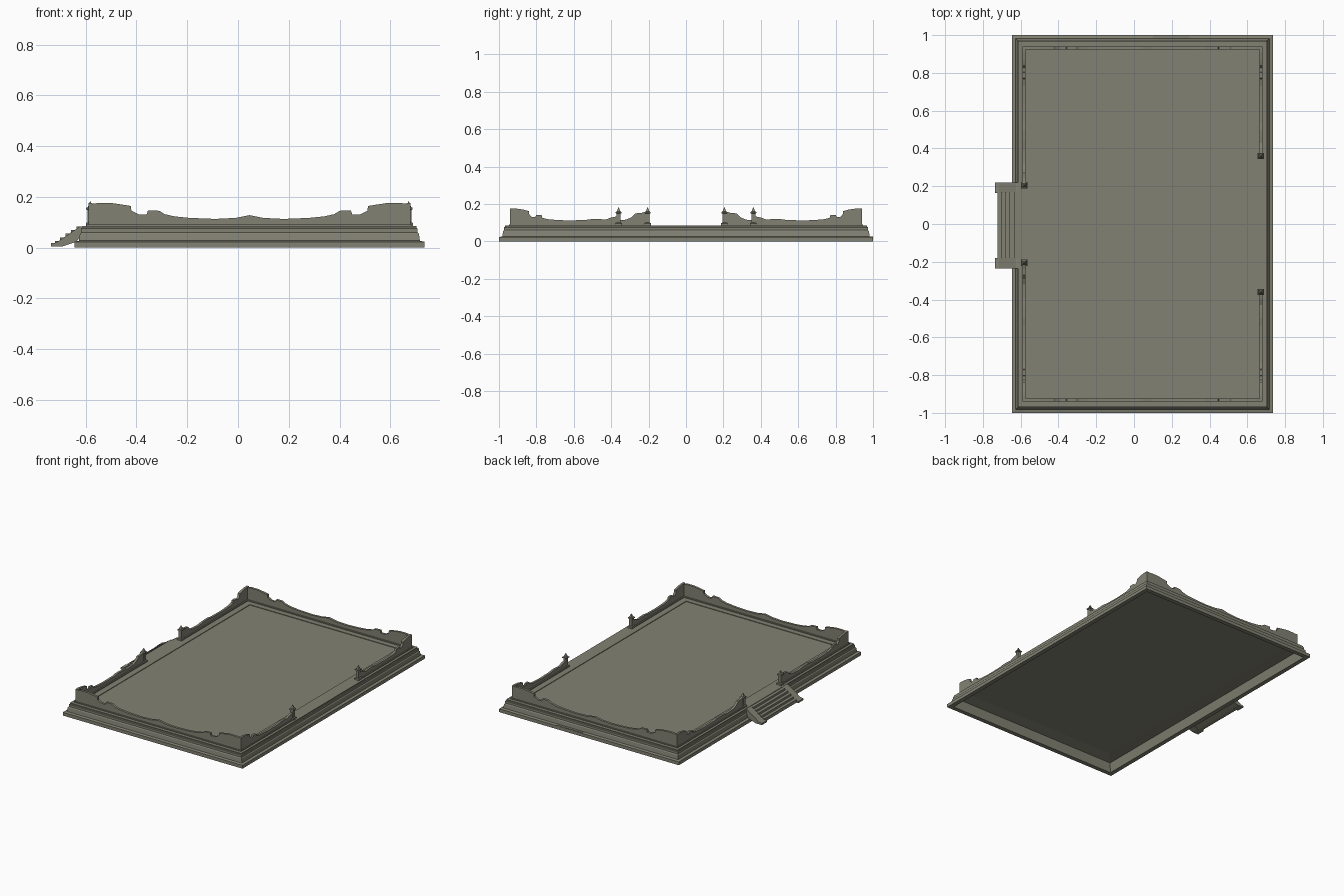
import bpy, bmesh, math
from mathutils import Vector

if "Cube" in bpy.data.objects:
    bpy.data.objects.remove(bpy.data.objects["Cube"])

stone = bpy.data.materials.new("weathered_stone")
stone.diffuse_color = (0.225, 0.222, 0.172, 1)
stone.use_nodes = True
stone.node_tree.nodes["Principled BSDF"].inputs["Base Color"].default_value = stone.diffuse_color

X0, X1 = -0.645, 0.735      # plinth extent in x
XC = (X0 + X1) / 2
TOP = 0.085                 # terrace height


def finish(name, bm):
    bmesh.ops.recalc_face_normals(bm, faces=bm.faces)
    me = bpy.data.meshes.new(name)
    bm.to_mesh(me)
    bm.free()
    me.materials.append(stone)
    ob = bpy.data.objects.new(name, me)
    bpy.context.collection.objects.link(ob)
    return ob


def rect_loft(name, rings, x0, x1, y0, y1):
    """Stack of inset rectangles (inset, z), capped at both ends."""
    bm = bmesh.new()
    loops = []
    for d, z in rings:
        loops.append([bm.verts.new(p) for p in (
            (x0 + d, y0 + d, z), (x1 - d, y0 + d, z),
            (x1 - d, y1 - d, z), (x0 + d, y1 - d, z))])
    for a, b in zip(loops, loops[1:]):
        for i in range(4):
            j = (i + 1) % 4
            bm.faces.new((a[i], a[j], b[j], b[i]))
    bm.faces.new(loops[0])
    bm.faces.new(loops[-1])
    return finish(name, bm)


def box(name, x0, x1, y0, y1, z0, z1):
    return rect_loft(name, [(0, z0), (0, z1)], x0, x1, y0, y1)


def extrude(name, pts, place, depth):
    """Extrude a 2D profile; place maps (u, z) to 3D."""
    bm = bmesh.new()
    f = bm.faces.new([bm.verts.new(place(u, z)) for u, z in pts])
    g = bmesh.ops.extrude_face_region(bm, geom=[f])["geom"]
    bmesh.ops.translate(bm, vec=Vector(depth),
                        verts=[v for v in g if isinstance(v, bmesh.types.BMVert)])
    bmesh.ops.triangulate(bm, faces=[q for q in bm.faces if len(q.verts) > 4])
    return finish(name, bm)


# Hollow stepped plinth with a slightly sunken floor
rect_loft("plinth", [
    (0.12, 0.072), (0.045, 0.06), (0.03, 0.0), (0, 0), (0, 0.023),
    (0.018, 0.027), (0.022, 0.054), (0.027, 0.06), (0.027, 0.075),
    (0.032, 0.078), (0.032, TOP), (0.12, TOP), (0.12, 0.081)], X0, X1, -1, 1)

# Scalloped parapets; profiles run from the corner (u = 0)
corner = [(0, .17), (.04, .176), (.09, .176), (.13, .17), (.168, .164), (.17, .145),
          (.2, .13), (.23, .13), (.235, .147), (.28, .145), (.3, .132), (.34, .123),
          (.4, .117), (.5, .113), (.58, .117), (.61, .123)]
side = [(0, .176), (.03, .176), (.07, .17), (.1, .162), (.102, .145), (.115, .13),
        (.135, .13), (.138, .141), (.168, .14), (.172, .126), (.21, .117),
        (.3, .112), (.4, .114), (.44, .12)]
ends = {"rear_gate": [(.48, .119), (.51, .116), (.54, .128), (.58, .135)],
        "stair_gate": [(.5, .118), (.55, .112), (.62, .116), (.65, .13),
                       (.67, .15), (.7, .152), (.735, .162)]}
WX0, WX1, WY, T = -0.59, 0.68, 0.94, 0.016
half = (WX1 - WX0) / 2
front = ([(u - half, z) for u, z in corner] + [(0, .128)]
         + [(half - u, z) for u, z in reversed(corner)])
front += [(half, TOP - .002), (-half, TOP - .002)]

for s, tag in ((-1, "front"), (1, "back")):
    extrude(tag + "_parapet", front,
            lambda u, z: (XC + u, s * WY, z), (0, -s * T, 0))
    # low kerb under the parapet
    y0, y1 = sorted((s * (WY + .006), s * (WY - T - .008)))
    box(tag + "_kerb", WX0 - .006, WX1 + .006, y0, y1, TOP - .003, TOP + .006)
    for x, dx, gate in ((WX0, T, "stair_gate"), (WX1, -T, "rear_gate")):
        prof = side + ends[gate]
        last = prof[-1][0]
        pts = prof + [(last, TOP - .002), (0, TOP - .002)]
        extrude(f"{tag}_{gate}_parapet", pts,
                lambda u, z: (x, s * (WY - u), z), (dx, 0, 0))
        xa, xb = sorted((x - math.copysign(.006, dx), x + dx + math.copysign(.008, dx)))
        ya, yb = sorted((s * WY, s * (WY - last)))
        box(f"{tag}_{gate}_kerb", xa, xb, ya, yb, TOP - .003, TOP + .006)
        # pointed gate post
        cx, cy, r = x + dx / 2, s * (WY - last), .015
        rect_loft(f"{tag}_{gate}_post", [
            (-.002, TOP - .002), (-.002, .097), (.004, .1), (.004, .148), (-.001, .151),
            (-.001, .157), (.005, .16), (.0145, .183)],
            cx - r, cx + r, cy - r, cy + r)

# Entrance stairs: one stepped profile plus two sloping cheeks
n, xa, xb = 5, -0.722, -0.615
steps = []
for i in range(n):
    z = .012 + i * (TOP - .014) / n
    steps += [(xa + i * (xb - xa) / n, z),
              (xa + i * (xb - xa) / n, z + (TOP - .014) / n)]
steps[0] = (xa, .004)
steps += [(xb, TOP - .002), (xb, .06), (-.645, .022), (-.7, .004)]
extrude("stairs", steps, lambda u, z: (u, -.18, z), (0, .35, 0))
cheek = [(-.737, .005), (-.737, .017), (-.715, .02), (-.625, .082),
         (-.608, .084), (-.608, .055), (-.64, .022), (-.69, .005)]
for name, y in (("front_stair_cheek", -.235), ("back_stair_cheek", .165)):
    extrude(name, cheek, lambda u, z: (u, y, z), (0, .055, 0))

# Loose paving slab on the back ledge
box("back_ledge_slab", .1, .295, .968, .999, .02, .027)
